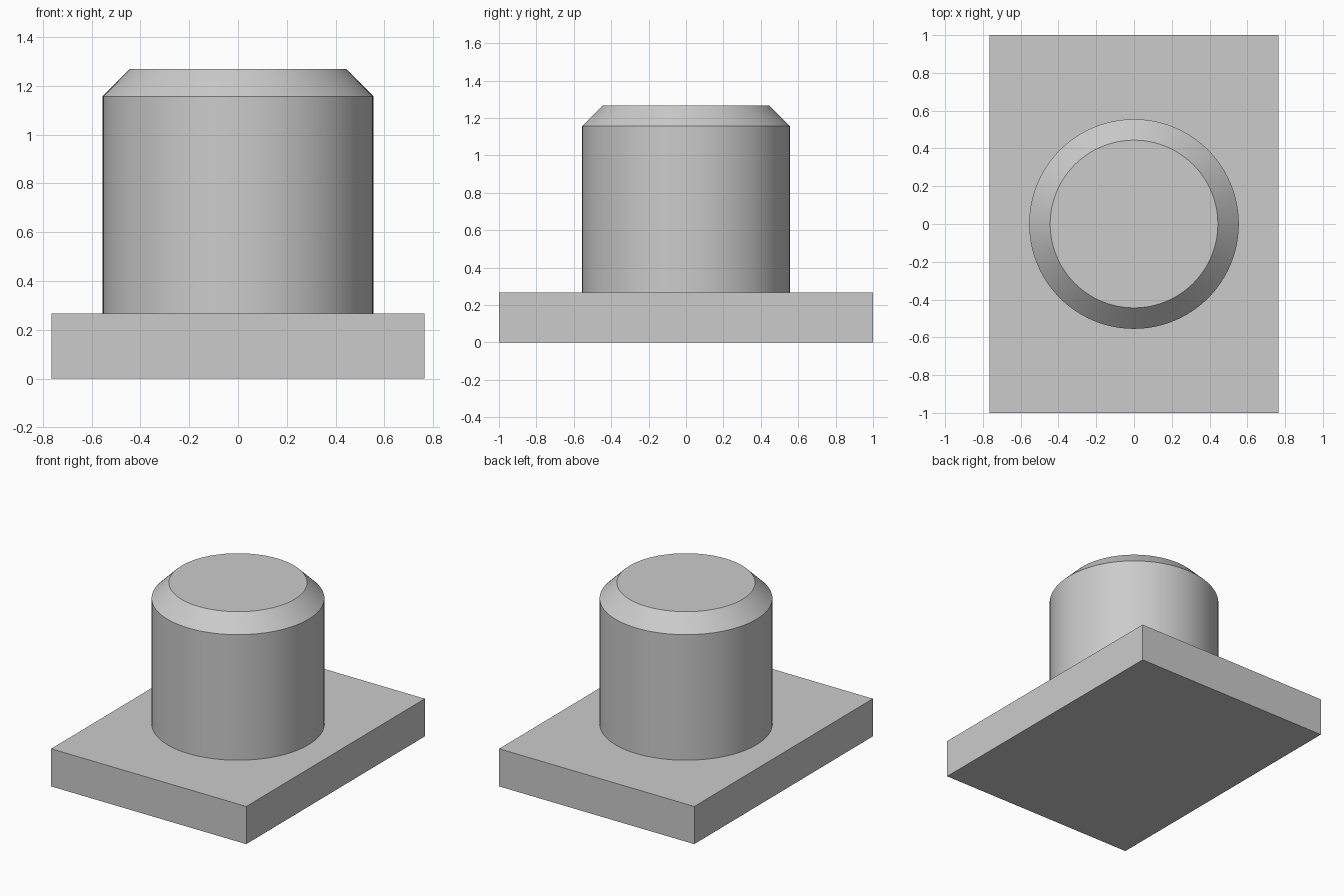
import bpy
import bmesh
import math

cube = bpy.data.objects.get("Cube")
if cube:
    bpy.data.objects.remove(cube, do_unlink=True)

BASE_WIDTH, BASE_DEPTH, BASE_TOP = 1.53, 2.0, 0.267
RADIUS, TOP, CHAMFER = 0.555, 1.268, 0.111
SIDES = 96

grey = bpy.data.materials.new("plain_grey")
grey.use_nodes = True
colour = (0.6, 0.6, 0.6, 1.0)
grey.diffuse_color = colour
grey.node_tree.nodes["Principled BSDF"].inputs["Base Color"].default_value = colour


def add_object(name, bm):
    """Turn a bmesh into a named grey object."""
    bmesh.ops.recalc_face_normals(bm, faces=bm.faces)
    mesh = bpy.data.meshes.new(name)
    bm.to_mesh(mesh)
    bm.free()
    mesh.materials.append(grey)
    obj = bpy.data.objects.new(name, mesh)
    bpy.context.collection.objects.link(obj)
    return obj


# Rectangular base plate
bm = bmesh.new()
bmesh.ops.create_cube(bm, size=1)
bmesh.ops.scale(bm, vec=(BASE_WIDTH, BASE_DEPTH, BASE_TOP), verts=bm.verts)
bmesh.ops.translate(bm, vec=(0, 0, BASE_TOP / 2), verts=bm.verts)
add_object("base_plate", bm)

# Round post with a chamfered top rim, standing on the plate
height = TOP - BASE_TOP
bm = bmesh.new()
bmesh.ops.create_cone(bm, cap_ends=True, segments=SIDES,
                      radius1=RADIUS, radius2=RADIUS, depth=height)
bmesh.ops.translate(bm, vec=(0, 0, BASE_TOP + height / 2), verts=bm.verts)
rim = [e for e in bm.edges if all(v.co.z > TOP - 0.01 for v in e.verts)]
bmesh.ops.bevel(bm, geom=rim, offset=CHAMFER, segments=1, affect='EDGES')
post = add_object("round_post", bm)

# Smooth round walls with crisp rims
bpy.ops.object.select_all(action='DESELECT')
post.select_set(True)
bpy.context.view_layer.objects.active = post
bpy.ops.object.shade_smooth_by_angle(angle=math.radians(30))
